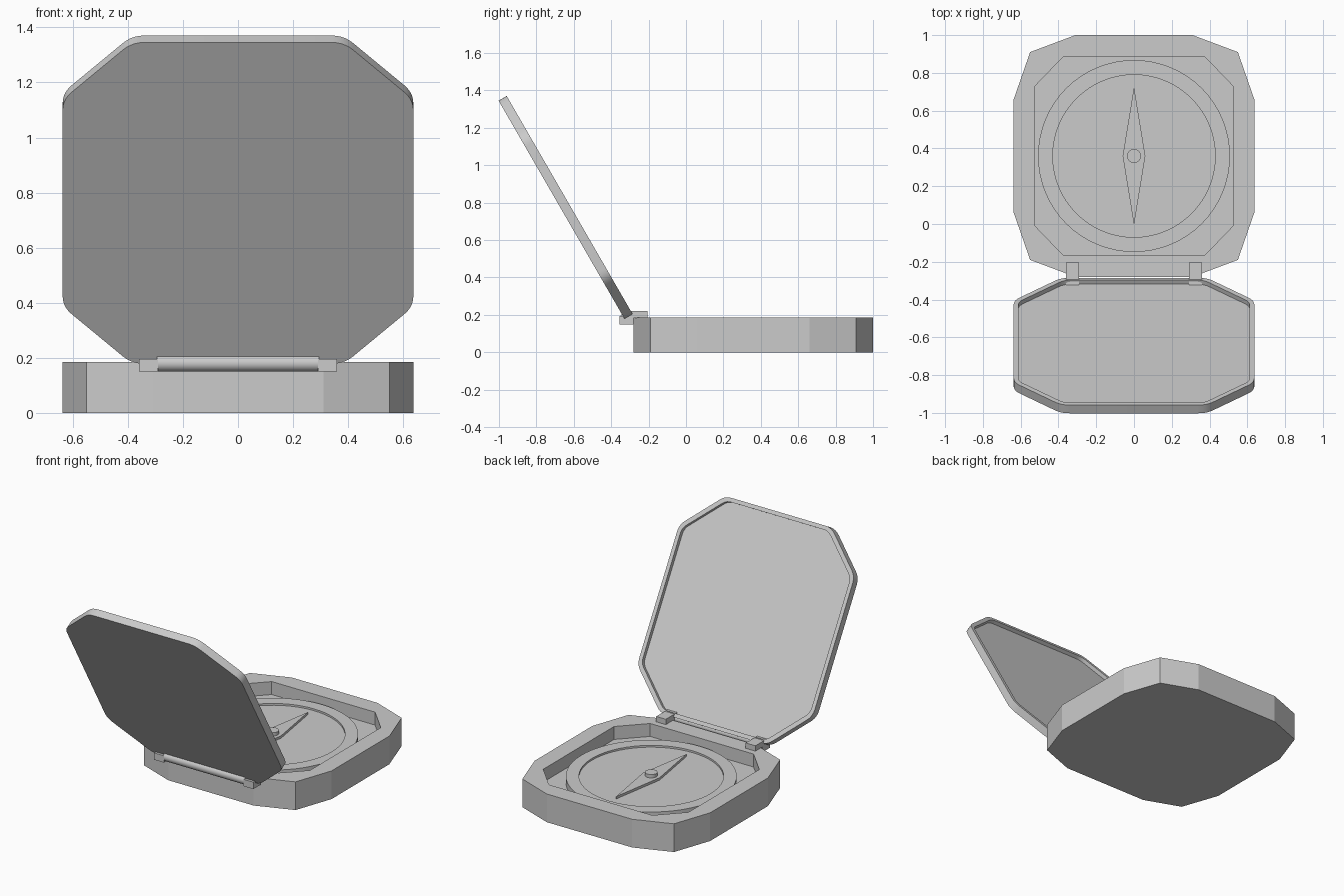
import bpy, bmesh, math
from mathutils import Vector

cube = bpy.data.objects.get("Cube")
if cube:
    bpy.data.objects.remove(cube, do_unlink=True)

grey = bpy.data.materials.new("plain grey")
grey.use_nodes = True
grey.diffuse_color = (0.6, 0.6, 0.6, 1)
grey.node_tree.nodes["Principled BSDF"].inputs["Base Color"].default_value = (0.6, 0.6, 0.6, 1)


def finish(name, bm, smooth=False):
    bmesh.ops.recalc_face_normals(bm, faces=bm.faces[:])
    mesh = bpy.data.meshes.new(name)
    bm.to_mesh(mesh)
    bm.free()
    mesh.materials.append(grey)
    obj = bpy.data.objects.new(name, mesh)
    bpy.context.collection.objects.link(obj)
    if smooth:
        bpy.ops.object.select_all(action='DESELECT')
        obj.select_set(True)
        bpy.context.view_layer.objects.active = obj
        bpy.ops.object.shade_smooth_by_angle(angle=math.radians(30))
    return obj


def octagon(hx, hy, cx, cy):
    q = [(hx, cy - hy), (hx, hy - cy), (hx - cx, hy), (cx - hx, hy)]
    return q + [(-x, -y) for x, y in q]


def circle(r, n=64):
    return [(r * math.cos(math.tau * i / n), r * math.sin(math.tau * i / n)) for i in range(n)]


def rounded(points, d, steps=5):
    """Replace every corner by a short curve reaching d along both sides."""
    out = []
    for i, p in enumerate(points):
        p = Vector(p)
        a = p + (Vector(points[i - 1]) - p).normalized() * d
        b = p + (Vector(points[(i + 1) % len(points)]) - p).normalized() * d
        for k in range(steps + 1):
            t = k / steps
            out.append(tuple(a * (1 - t) ** 2 + p * 2 * t * (1 - t) + b * t * t))
    return out


def ring(bm, outline, z):
    return [bm.verts.new((x, y, z)) for x, y in outline]


def walls(bm, a, b):
    for i in range(len(a)):
        bm.faces.new((a[i - 1], a[i], b[i], b[i - 1]))


def prism(name, outline, z0, z1, smooth=False):
    bm = bmesh.new()
    low, high = ring(bm, outline, z0), ring(bm, outline, z1)
    walls(bm, low, high)
    bm.faces.new(low)
    bm.faces.new(high)
    return finish(name, bm, smooth)


def tray(name, outer, inner, z0, floor, z1, smooth=False):
    """Solid slab with a pocket sunk from z1 down to floor."""
    bm = bmesh.new()
    low, high = ring(bm, outer, z0), ring(bm, outer, z1)
    rim, bed = ring(bm, inner, z1), ring(bm, inner, floor)
    walls(bm, low, high)
    walls(bm, rim, bed)
    bm.faces.new(low)
    bm.faces.new(bed)
    edges = [bm.edges.get((loop[i - 1], loop[i])) for loop in (high, rim) for i in range(len(loop))]
    bmesh.ops.triangle_fill(bm, use_beauty=True, use_dissolve=False, edges=edges,
                            normal=(0, 0, 1 if z1 > z0 else -1))
    return finish(name, bm, smooth)


CENTRE_Y = 0.36

# Case body with faceted corners and an eight-sided pocket
quarter = [(0.637, 0.3), (0.55, 0.55), (0.31, 0.64)]
half = quarter + [(-x, y) for x, y in reversed(quarter)]
body_outline = half + [(-x, -y) for x, y in half]
body = tray("case_body", body_outline, octagon(0.527, 0.525, 0.152, 0.158), 0, 0.1, 0.185)
body.location.y = CENTRE_Y

# Dial with raised rim, needle and pivot pin
dial = tray("dial", circle(0.508), circle(0.43), 0.098, 0.13, 0.142, smooth=True)
needle = prism("needle", [(0.06, 0), (0, 0.365), (-0.06, 0), (0, -0.365)], 0.128, 0.146)
pin = prism("needle_pin", circle(0.037, 32), 0.14, 0.168, smooth=True)
for part in (dial, needle, pin):
    part.location.y = CENTRE_Y

# Open lid, a shallow tray tilted back on the hinge
HALF_LENGTH = 0.674
lid_outer = rounded(octagon(0.637, HALF_LENGTH, 0.252, 0.24), 0.045)
lid_inner = rounded(octagon(0.612, HALF_LENGTH - 0.025, 0.242, 0.23), 0.035)
lid = tray("lid", lid_outer, lid_inner, 0, -0.025, -0.05, smooth=True)
tilt = math.radians(120)
lid.rotation_euler.x = tilt
lid.location = (0, -0.328 + HALF_LENGTH * math.cos(tilt), 0.178 + HALF_LENGTH * math.sin(tilt))

# Hinge barrel between two stepped brackets
barrel = prism("hinge_barrel", circle(0.03, 32), -0.295, 0.295, smooth=True)
barrel.rotation_euler.y = math.pi / 2
barrel.location = (0, -0.325, 0.18)

bracket = [(-0.355, 0.15), (-0.28, 0.15), (-0.28, 0.184), (-0.205, 0.184),
           (-0.205, 0.22), (-0.325, 0.22), (-0.325, 0.195), (-0.355, 0.195)]
for side, x in (("left", 0.29), ("right", -0.36)):
    bm = bmesh.new()
    ends = [[bm.verts.new((px, y, z)) for y, z in bracket] for px in (x, x + 0.07)]
    walls(bm, *ends)
    for end in ends:
        bm.faces.new(end)
    finish("hinge_bracket_" + side, bm)
